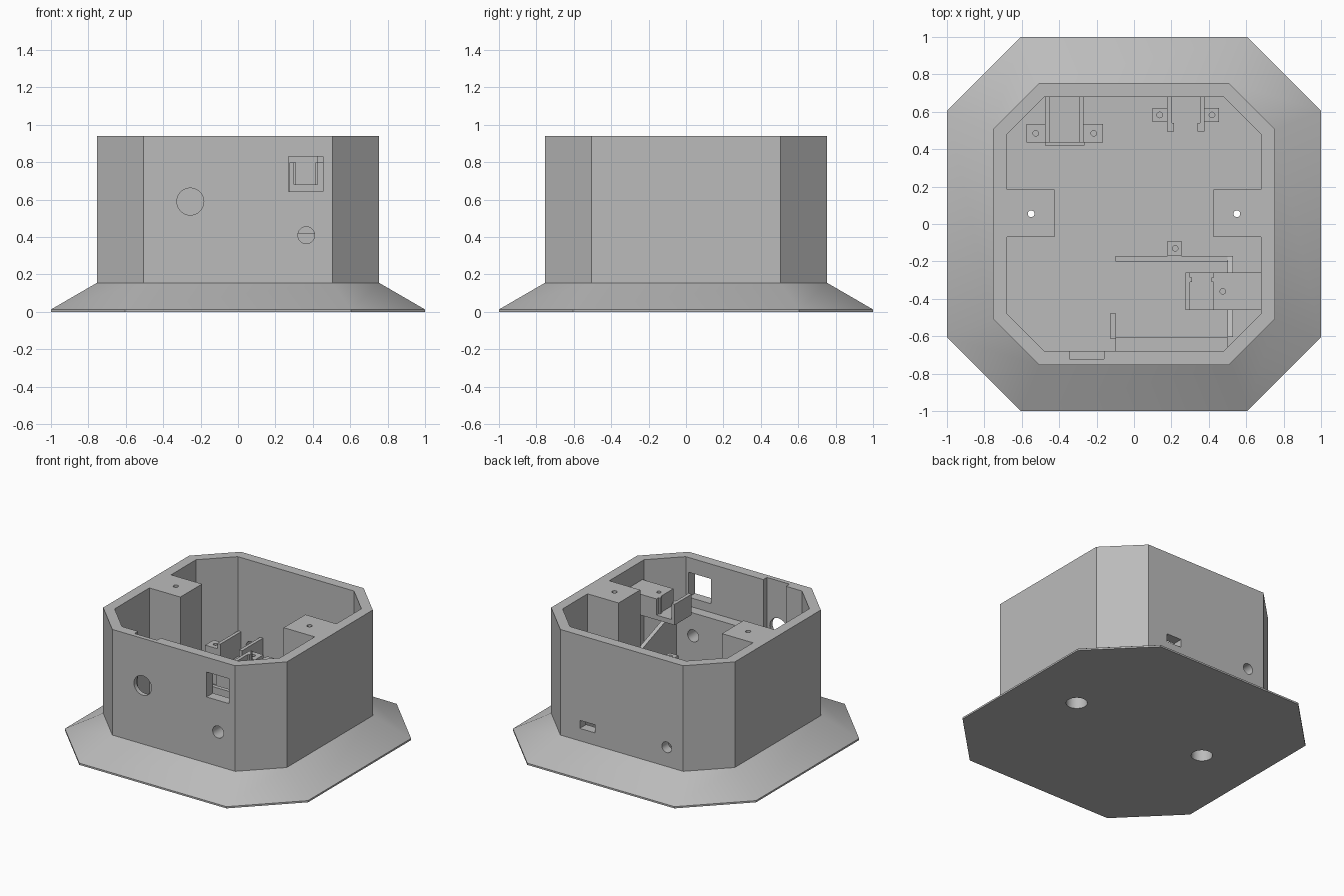
import bpy, bmesh, math
from mathutils import Matrix, Vector

cube = bpy.data.objects.get("Cube")
if cube:
    bpy.data.objects.remove(cube, do_unlink=True)

grey = bpy.data.materials.new("light_grey_plastic")
COLOUR = (0.5, 0.5, 0.5, 1)
grey.diffuse_color = COLOUR
grey.use_nodes = True
grey.node_tree.nodes["Principled BSDF"].inputs["Base Color"].default_value = COLOUR


def finish(name, bm):
    bmesh.ops.recalc_face_normals(bm, faces=bm.faces)
    me = bpy.data.meshes.new(name)
    bm.to_mesh(me)
    bm.free()
    me.materials.append(grey)
    ob = bpy.data.objects.new(name, me)
    bpy.context.collection.objects.link(ob)
    return ob


def loft(name, rings):
    """Closed solid through rings of equal point count."""
    bm = bmesh.new()
    loops = [[bm.verts.new(p) for p in ring] for ring in rings]
    n = len(loops[0])
    for a, b in zip(loops, loops[1:]):
        for i in range(n):
            j = (i + 1) % n
            bm.faces.new((a[i], a[j], b[j], b[i]))
    bm.faces.new(loops[0])
    bm.faces.new(loops[-1])
    return finish(name, bm)


def prism(name, profile, z0, z1):
    return loft(name, [[(x, y, z) for x, y in profile] for z in (z0, z1)])


def box(name, x0, x1, y0, y1, z0, z1):
    return prism(name, [(x0, y0), (x1, y0), (x1, y1), (x0, y1)], z0, z1)


def rod(name, centre, radius, length, axis="Z"):
    bm = bmesh.new()
    rot = Matrix.Rotation(math.pi / 2, 4, "X") if axis == "Y" else Matrix()
    bmesh.ops.create_cone(bm, cap_ends=True, segments=32, radius1=radius, radius2=radius,
                          depth=length, matrix=Matrix.Translation(Vector(centre)) @ rot)
    return finish(name, bm)


def octagon(r, c):
    return [(c, -r), (r, -c), (r, c), (c, r), (-c, r), (-r, c), (-r, -c), (-c, -r)]


def ring(r, c, z):
    return [(x, y, z) for x, y in octagon(r, c)]


def cut(ob, cutters):
    for c in cutters:
        c.hide_render = True
        mod = ob.modifiers.new("cut", "BOOLEAN")
        mod.operation = "DIFFERENCE"
        mod.solver = "EXACT"
        mod.object = c
    bpy.context.view_layer.objects.active = ob
    for mod in list(ob.modifiers):
        bpy.ops.object.modifier_apply(modifier=mod.name)
    for c in cutters:
        bpy.data.objects.remove(c, do_unlink=True)


def smooth(ob):
    bpy.ops.object.select_all(action="DESELECT")
    ob.select_set(True)
    bpy.context.view_layer.objects.active = ob
    bpy.ops.object.shade_smooth_by_angle(angle=math.radians(30))


FLOOR, RIM = 0.08, 0.94

# Housing: flared octagonal base and upright walls
housing = loft("housing", [ring(1, 0.605, 0), ring(1, 0.605, 0.013),
                           ring(0.755, 0.505, 0.155), ring(0.755, 0.505, RIM)])

# Cavity outline leaves a screw post on each side
POST = [(0.68, -0.07), (0.425, -0.07), (0.425, 0.185), (0.68, 0.185)]
inner = octagon(0.68, 0.478)
cavity = inner[:2] + POST + inner[2:6] + [(-x, y) for x, y in reversed(POST)] + inner[6:]
cutters = [prism("cavity_cutter", cavity, FLOOR, 1.1),
           box("recess_cutter", -0.345, -0.16, -0.722, -0.66, 0.48, 1.1),
           box("window_cutter", 0.27, 0.455, -0.8, -0.6, 0.645, 0.83),
           box("slot_cutter", 0.22, 0.345, 0.6, 0.8, 0.247, 0.307),
           rod("large_front_cutter", (-0.255, -0.72, 0.59), 0.072, 0.2, "Y"),
           rod("small_front_cutter", (0.365, -0.72, 0.41), 0.045, 0.2, "Y"),
           rod("back_cutter", (-0.37, 0.72, 0.298), 0.04, 0.2, "Y")]
for s in (-1, 1):
    cutters.append(rod("screw_cutter", (s * 0.55, 0.055, 0.35), 0.072, 0.9))
    cutters.append(rod("pilot_cutter", (s * 0.55, 0.055, 0.9), 0.018, 0.3))
cut(housing, cutters)
smooth(housing)


def tab(name, x0, x1, y0, y1, top, hole):
    """Screw tab with a pilot hole in its top."""
    ob = box(name, x0, x1, y0, y1, FLOOR, top)
    cut(ob, [rod("tab_cutter", (*hole, top), 0.015, 0.2)])
    smooth(ob)


# Back left holder: walled cradle behind the round back hole
tab("jack_tab_outer", -0.575, -0.475, 0.435, 0.535, 0.35, (-0.525, 0.485))
tab("jack_tab_inner", -0.27, -0.165, 0.435, 0.535, 0.35, (-0.215, 0.485))
box("jack_wall_outer", -0.475, -0.45, 0.435, 0.68, FLOOR, 0.39)
box("jack_wall_inner", -0.295, -0.27, 0.435, 0.68, FLOOR, 0.39)
box("jack_cradle_floor", -0.45, -0.295, 0.435, 0.68, FLOOR, 0.22)
box("jack_front_stop", -0.475, -0.265, 0.42, 0.435, FLOOR, 0.25)

# Back right holder: two hooked rails around the slot
for side, s in (("inner", -1), ("outer", 1)):
    c = 0.277
    x = sorted((c + s * 0.075, c + s * 0.1))
    box("slot_rail_" + side, *x, 0.54, 0.68, FLOOR, 0.33)
    x = sorted((c + s * 0.062, c + s * 0.1))
    box("slot_hook_" + side, *x, 0.495, 0.54, FLOOR, 0.33)
    x = sorted((c + s * 0.1, c + s * 0.178))
    tab("slot_tab_" + side, *x, 0.545, 0.62, 0.3, (c + s * 0.14, 0.583))

# Front tray: back wall, sloped side, front plate and corner stop
box("tray_back_wall", -0.1, 0.53, -0.2, -0.17, FLOOR, 0.42)
tab("tray_tab", 0.18, 0.255, -0.17, -0.09, 0.48, (0.22, -0.13))
loft("tray_side_wall", [[(x, -0.17, FLOOR), (x, -0.17, 0.42), (x, -0.605, 0.58),
                         (x, -0.605, FLOOR)] for x in (0.5, 0.53)])
plate = box("tray_front_plate", -0.1, 0.5, -0.68, -0.605, FLOOR, 0.58)
cut(plate, [rod("plate_cutter", (0.365, -0.64, 0.41), 0.045, 0.3, "Y")])
smooth(plate)
box("tray_corner_stop", -0.125, -0.1, -0.615, -0.475, FLOOR, 0.5)

# Window shelf: channel fixed to the side wall behind the square window
box("shelf_floor", 0.275, 0.68, -0.46, -0.26, 0.645, 0.68)
box("shelf_left_wall", 0.275, 0.3, -0.46, -0.26, 0.68, 0.8)
block = box("shelf_block", 0.425, 0.68, -0.46, -0.26, 0.68, 0.8)
cut(block, [rod("block_cutter", (0.475, -0.36, 0.8), 0.015, 0.16)])
smooth(block)
for x in (0.3, 0.415):
    box("shelf_nub", x, x + 0.01, -0.31, -0.285, 0.68, 0.8)
